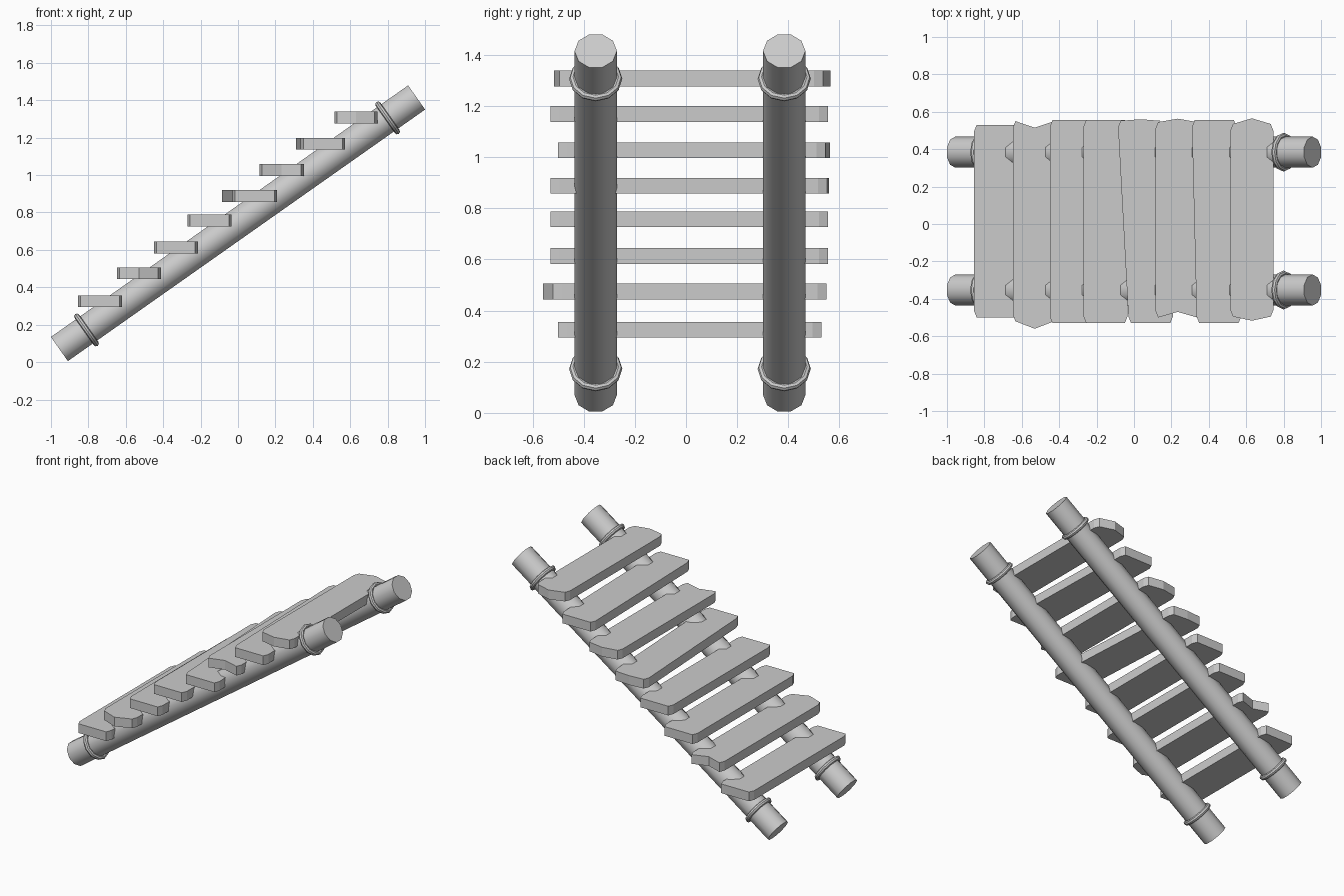
import bpy, bmesh, math
from mathutils import Vector

if "Cube" in bpy.data.objects:
    bpy.data.objects.remove(bpy.data.objects["Cube"])

LOW, HIGH = Vector((-0.955, 0, 0.07)), Vector((0.955, 0, 1.415))
AXIS = (HIGH - LOW).normalized()
TILT = math.atan2(AXIS.x, AXIS.z)


def smooth(obj):
    bpy.ops.object.shade_smooth_by_angle(angle=math.radians(40))


def rail(name, y):
    mid = (LOW + HIGH) / 2
    # local X stays across the ramp, so start with a vertex on the Y axis
    bpy.ops.mesh.primitive_cylinder_add(vertices=10, radius=0.083,
                                        depth=(HIGH - LOW).length)
    o = bpy.context.object
    o.name = name
    for v in o.data.vertices:
        r = math.hypot(v.co.x, v.co.y)
        k = round((math.atan2(v.co.y, v.co.x) - math.pi / 2) / (math.pi / 5))
        a = math.pi / 2 + k * math.pi / 5
        v.co.x, v.co.y = r * math.cos(a), r * math.sin(a)
    o.location = (mid.x, y, mid.z)
    o.rotation_euler = (0, TILT, 0)
    smooth(o)


def ring(name, x, y):
    p = LOW + AXIS * ((x - LOW.x) / AXIS.x)
    bpy.ops.mesh.primitive_torus_add(major_segments=12, minor_segments=8,
                                     major_radius=0.089, minor_radius=0.015,
                                     location=(x, y, p.z), rotation=(0, TILT, 0))
    o = bpy.context.object
    o.name = name
    smooth(o)


def plank(name, z, xb, xt, w, yb, yt, bulge_b, bulge_t):
    """Plank outline: left edge runs from xb (front) to xt (back); worn ends."""
    c, d = 0.014, 0.035
    outline = [(xb, yb + d), (xb + c, yb), (xb + w / 2, yb - bulge_b),
               (xb + w - c, yb), (xb + w, yb + d),
               (xt + w, yt - d), (xt + w - c, yt), (xt + w / 2, yt + bulge_t),
               (xt + c, yt), (xt, yt - d)]
    bm = bmesh.new()
    face = bm.faces.new([bm.verts.new((x, y, z - 0.031)) for x, y in outline])
    ext = bmesh.ops.extrude_face_region(bm, geom=[face])
    bmesh.ops.translate(bm, vec=(0, 0, 0.062),
                        verts=[g for g in ext["geom"] if isinstance(g, bmesh.types.BMVert)])
    bmesh.ops.recalc_face_normals(bm, faces=bm.faces)
    me = bpy.data.meshes.new(name)
    bm.to_mesh(me)
    bm.free()
    bpy.context.collection.objects.link(bpy.data.objects.new(name, me))


# Sloping round rails with rope rings near both ends
for side, y in (("front", -0.353), ("back", 0.384)):
    rail(side + "_rail", y)
    ring(side + "_lower_ring", -0.81, y)
    ring(side + "_upper_ring", 0.80, y)

# Stepped planks: z, left edge x front/back, width, y ends, end bulges
planks = [
    (0.325, -0.855, -0.855, 0.235, -0.50, 0.53, 0.0, 0.0),
    (0.475, -0.648, -0.648, 0.235, -0.52, 0.55, 0.04, -0.035),
    (0.613, -0.450, -0.450, 0.235, -0.53, 0.555, 0.0, 0.0),
    (0.757, -0.270, -0.270, 0.235, -0.53, 0.555, 0.0, 0.0),
    (0.888, -0.030, -0.085, 0.238, -0.53, 0.552, 0.0, 0.008),
    (1.027, 0.115, 0.115, 0.237, -0.50, 0.545, -0.03, 0.018),
    (1.168, 0.335, 0.310, 0.238, -0.53, 0.555, 0.0, 0.0),
    (1.308, 0.515, 0.515, 0.230, -0.495, 0.535, 0.022, 0.03),
]
for i, p in enumerate(planks, 1):
    plank(f"plank_{i}", *p)
